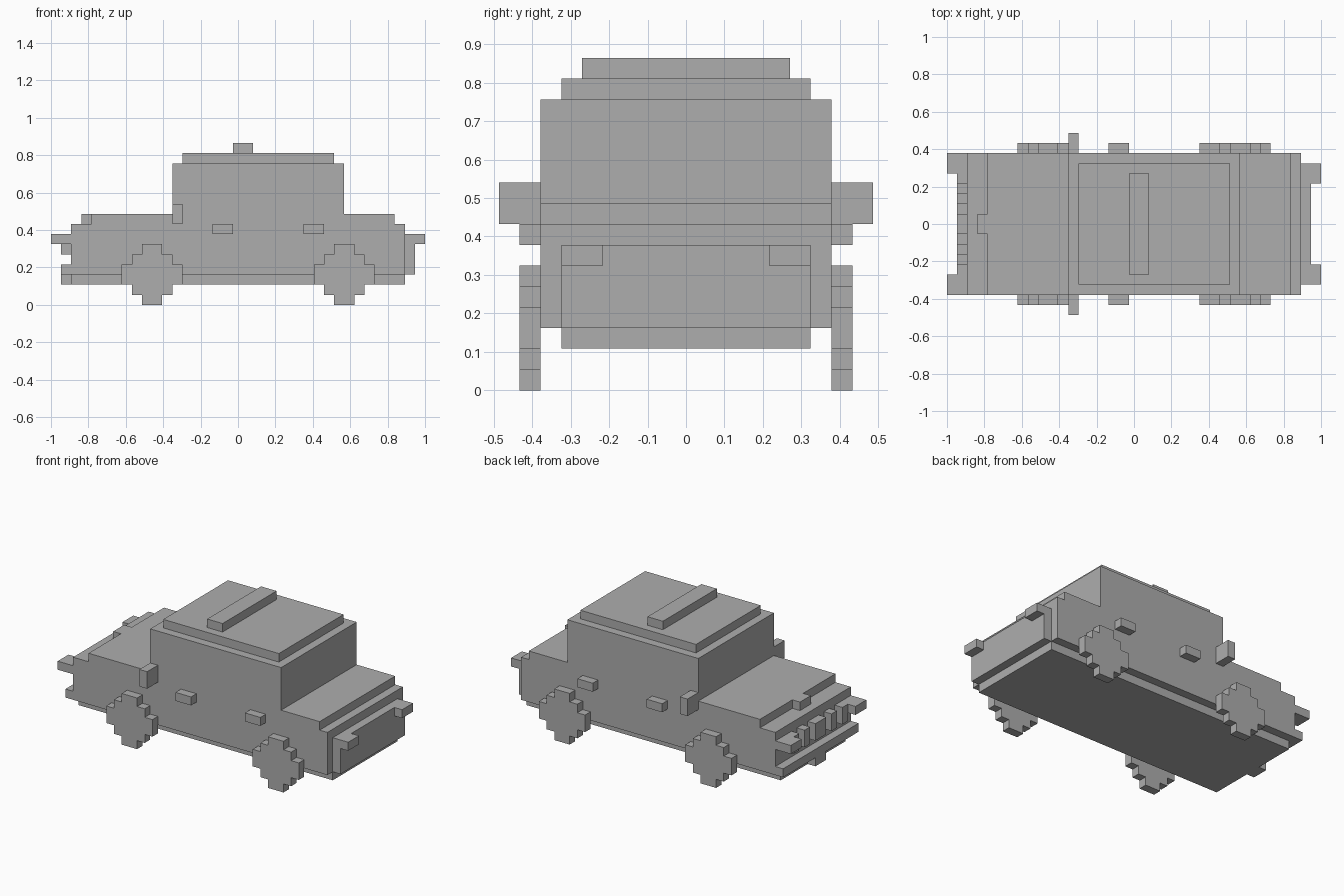
import bpy
import bmesh

cube = bpy.data.objects.get("Cube")
if cube:
    bpy.data.objects.remove(cube, do_unlink=True)

# Everything sits on a block grid: 37 blocks long, y measured from the middle
U = 2 / 37

grey = bpy.data.materials.new("plain grey")
grey.use_nodes = True
COLOUR = (0.42, 0.42, 0.42, 1)
grey.diffuse_color = COLOUR
grey.node_tree.nodes["Principled BSDF"].inputs["Base Color"].default_value = COLOUR


def extrude(name, profile, y0, y1):
    """Extrude an (x, z) outline from y0 to y1, in block units."""
    bm = bmesh.new()
    face = bm.faces.new([bm.verts.new((x * U - 1, y0 * U, z * U)) for x, z in profile])
    grown = bmesh.ops.extrude_face_region(bm, geom=[face])
    moved = [v for v in grown["geom"] if isinstance(v, bmesh.types.BMVert)]
    bmesh.ops.translate(bm, verts=moved, vec=(0, (y1 - y0) * U, 0))
    bmesh.ops.recalc_face_normals(bm, faces=bm.faces)
    mesh = bpy.data.meshes.new(name)
    bm.to_mesh(mesh)
    bm.free()
    mesh.materials.append(grey)
    obj = bpy.data.objects.new(name, mesh)
    bpy.context.collection.objects.link(obj)
    return obj


def box(name, x, y, z):
    return extrude(name, [(x[0], z[0]), (x[1], z[0]), (x[1], z[1]), (x[0], z[1])], *y)


def pair(name, x, y, z):
    """A box on the +y side and its mirror on the -y side."""
    box(name + "_far", x, y, z)
    box(name + "_near", x, (-y[1], -y[0]), z)


# Body shell: front bumper, hood, cabin and trunk in one side profile
extrude("body", [(1, 3), (35, 3), (35, 8), (34, 8), (34, 9), (29, 9), (29, 14),
                 (12, 14), (12, 9), (4, 9), (4, 8), (2, 8), (2, 4), (1, 4)], -7, 7)
box("underside", (2, 35), (-6, 6), (2, 3))
box("roof", (13, 28), (-6, 6), (14, 15))
box("roof_sign", (18, 20), (-5, 5), (15, 16))

# Nose
box("hood_ornament", (3, 4), (-1, 1), (8, 9))
box("front_plate", (1, 2), (-1, 1), (2, 3))
box("grille_bar_middle", (1, 2), (-1, 1), (5, 7))
pair("grille_bar_inner", (1, 2), (2, 3), (5, 7))
pair("grille_bar_outer", (1, 2), (4, 5), (5, 7))
pair("headlight", (0, 2), (5, 7), (6, 7))

# Tail
box("trunk_panel", (35, 36), (-6, 6), (3, 7))
pair("tail_light", (36, 37), (4, 6), (6, 7))

# Sides
pair("mirror", (12, 13), (7, 9), (8, 10))
pair("front_door_handle", (16, 18), (7, 8), (7, 8))
pair("rear_door_handle", (25, 27), (7, 8), (7, 8))

# Stepped wheels: one quarter outline turned four times
quarter = [(3, -1), (3, 1), (2, 1), (2, 2), (1, 2)]
outline = []
for turn in range(4):
    outline += [p for p in quarter[1:]] + [(1, 3)]
    quarter = [(-z, x) for x, z in quarter]
    if turn == 0:
        outline = []
        break
points = [(3, 1), (2, 1), (2, 2), (1, 2), (1, 3)]
for turn in range(4):
    outline += points
    points = [(-z, x) for x, z in points]
for label, centre in (("front", 10), ("rear", 29)):
    rim = [(centre + x, 3 + z) for x, z in outline]
    extrude(label + "_wheel_far", rim, 7, 8)
    extrude(label + "_wheel_near", rim, -8, -7)
